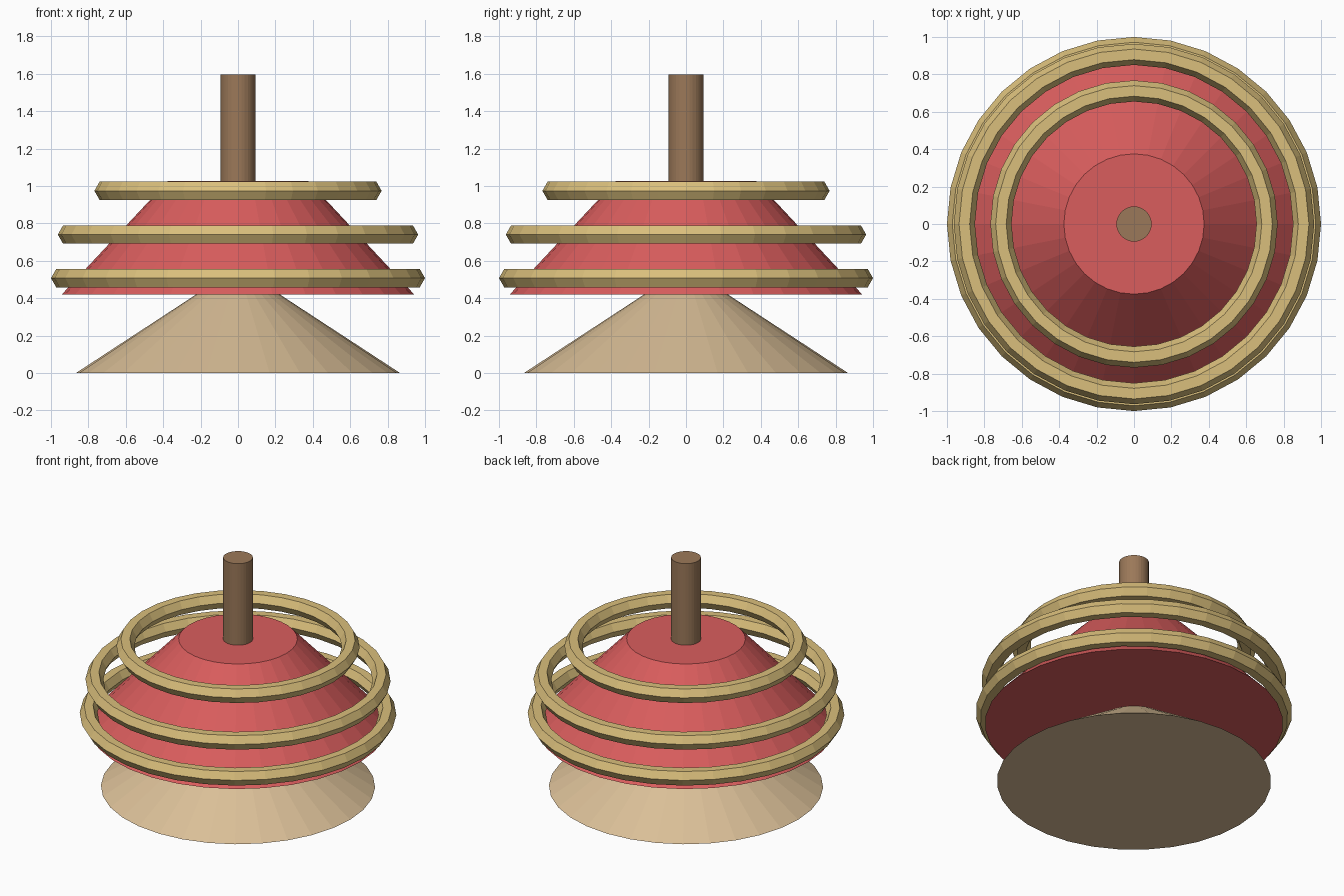
import bpy

if "Cube" in bpy.data.objects:
    bpy.data.objects.remove(bpy.data.objects["Cube"])

SIDES = 32


def material(name, rgb):
    m = bpy.data.materials.new(name)
    m.diffuse_color = (*rgb, 1.0)
    m.use_nodes = True
    m.node_tree.nodes["Principled BSDF"].inputs["Base Color"].default_value = m.diffuse_color
    return m


def finish(name, mat):
    ob = bpy.context.object
    ob.name = name
    ob.data.name = name
    ob.data.materials.append(mat)
    return ob


def frustum(name, r_bottom, r_top, z0, z1, mat):
    bpy.ops.mesh.primitive_cone_add(vertices=SIDES, radius1=r_bottom, radius2=r_top,
                                    depth=z1 - z0, location=(0, 0, (z0 + z1) / 2))
    return finish(name, mat)


def ring(name, radius, z, mat):
    # hexagonal cross-section with a point facing outward
    bpy.ops.mesh.primitive_torus_add(major_segments=SIDES, minor_segments=6,
                                     major_radius=radius, minor_radius=0.0565,
                                     location=(0, 0, z))
    return finish(name, mat)


tan = material("tan", (0.70, 0.52, 0.31))
red = material("red", (0.70, 0.11, 0.11))
gold = material("gold", (0.70, 0.52, 0.20))
brown = material("brown", (0.33, 0.19, 0.10))

# Cone foot, its point hidden inside the body
frustum("base_cone", 0.866, 0.0, 0.0, 0.566, tan)
# Tapered body
frustum("body", 0.942, 0.375, 0.42, 1.027, red)
# Upright handle
frustum("handle", 0.094, 0.094, 1.02, 1.595, brown)
# Floating rings, largest at the bottom
for label, radius, z in (("lower", 0.9435, 0.507), ("middle", 0.907, 0.74), ("upper", 0.7115, 0.974)):
    ring(label + "_ring", radius, z, gold)
